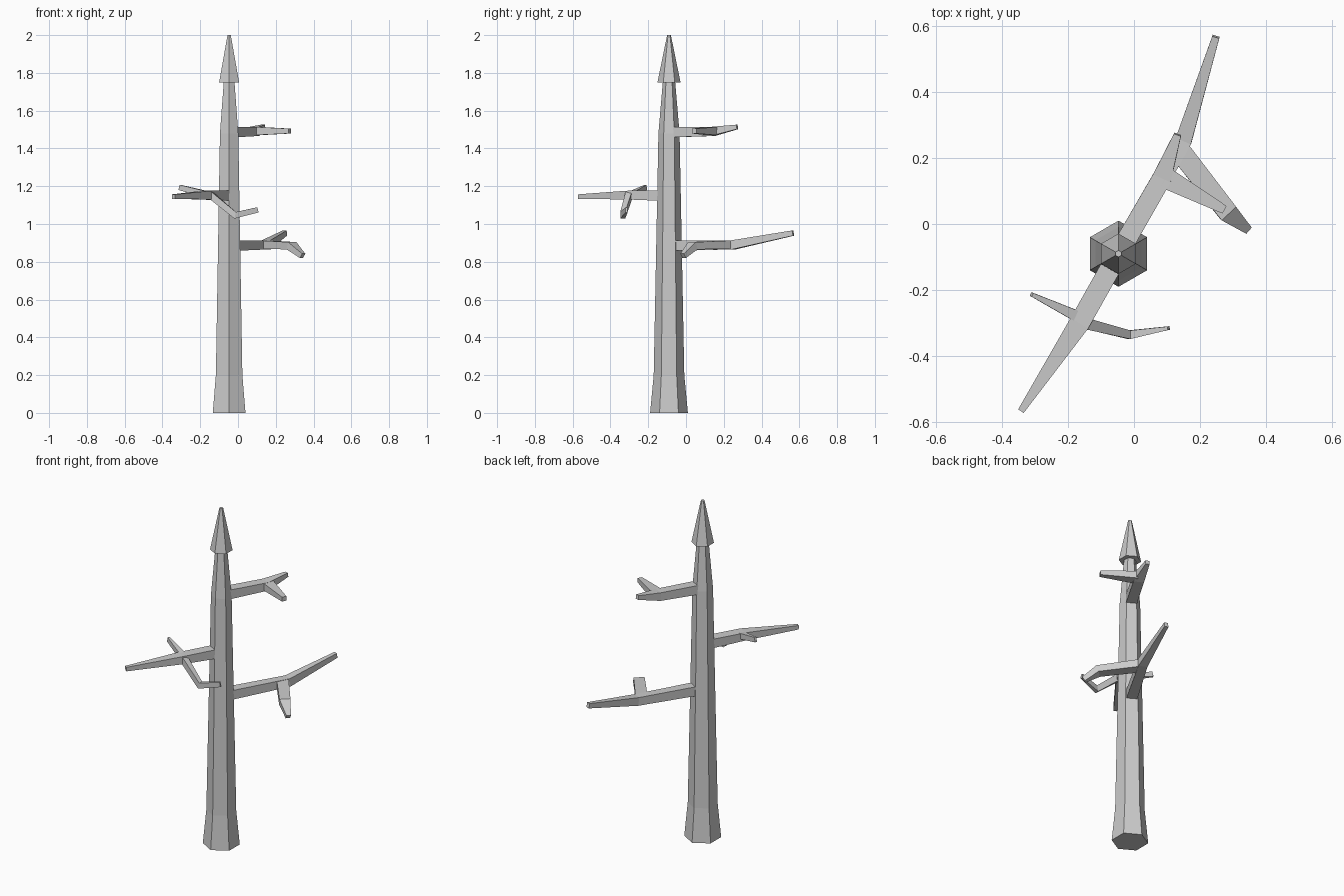
import bpy, bmesh, math
from mathutils import Vector

if "Cube" in bpy.data.objects:
    bpy.data.objects.remove(bpy.data.objects["Cube"])

CX, CY = -0.047, -0.09      # trunk axis


def loft(name, rings):
    """Bridge equal-sized rings of points and cap both ends."""
    bm = bmesh.new()
    vr = [[bm.verts.new(p) for p in r] for r in rings]
    n = len(vr[0])
    for a, b in zip(vr, vr[1:]):
        for i in range(n):
            j = (i + 1) % n
            bm.faces.new((a[i], a[j], b[j], b[i]))
    bm.faces.new(vr[0][::-1])
    bm.faces.new(vr[-1])
    bmesh.ops.recalc_face_normals(bm, faces=bm.faces)
    me = bpy.data.meshes.new(name)
    bm.to_mesh(me)
    bm.free()
    ob = bpy.data.objects.new(name, me)
    bpy.context.collection.objects.link(ob)
    return ob


def hexagon(r, z):
    return [(CX + r * math.cos(math.radians(30 + 60 * k)),
             CY + r * math.sin(math.radians(30 + 60 * k)), z) for k in range(6)]


def branch(name, pts):
    """Tapered box limb; each point is x, y, z, width, height."""
    c = [Vector(p[:3]) for p in pts]
    rings = []
    for i, p in enumerate(pts):
        d = Vector((0, 0, 0))
        if i > 0:
            d += (c[i] - c[i - 1]).normalized()
        if i < len(c) - 1:
            d += (c[i + 1] - c[i]).normalized()
        side = d.cross(Vector((0, 0, 1))).normalized()
        up = side.cross(d).normalized()
        s, u = side * p[3] / 2, up * p[4] / 2
        rings.append([c[i] - s - u, c[i] + s - u, c[i] + s + u, c[i] - s + u])
    return loft(name, rings)


# trunk and pointed top
loft("trunk", [hexagon(r, z) for r, z in
               ((0.1, 0), (0.081, 0.2), (0.056, 1.48), (0.032, 1.76))])
loft("spike_top", [hexagon(0.061, 1.75), hexagon(0.01, 2.0)])

# low branch
branch("low_branch", [(-0.03, -0.06, 0.886, 0.06, 0.055),
                      (0.15, 0.253, 0.89, 0.05, 0.048),
                      (0.248, 0.567, 0.952, 0.022, 0.028)])
branch("low_twig", [(0.142, 0.217, 0.89, 0.065, 0.045),
                    (0.283, 0.036, 0.885, 0.06, 0.04),
                    (0.342, -0.015, 0.831, 0.025, 0.028)])

# middle branch
branch("middle_branch", [(-0.064, -0.12, 1.15, 0.062, 0.054),
                         (-0.165, -0.3, 1.153, 0.062, 0.046),
                         (-0.342, -0.566, 1.145, 0.02, 0.024)])
branch("middle_twig_left", [(-0.16, -0.285, 1.155, 0.036, 0.034),
                            (-0.31, -0.213, 1.194, 0.012, 0.028)])
branch("middle_twig_right", [(-0.15, -0.3, 1.158, 0.034, 0.036),
                             (-0.015, -0.335, 1.046, 0.026, 0.036),
                             (0.105, -0.315, 1.075, 0.011, 0.028)])

# high branch
branch("high_branch", [(-0.03, -0.06, 1.487, 0.06, 0.055),
                       (0.085, 0.14, 1.49, 0.058, 0.048),
                       (0.132, 0.271, 1.514, 0.022, 0.024)])
branch("high_twig", [(0.095, 0.14, 1.492, 0.065, 0.044),
                     (0.274, 0.043, 1.492, 0.026, 0.026)])
